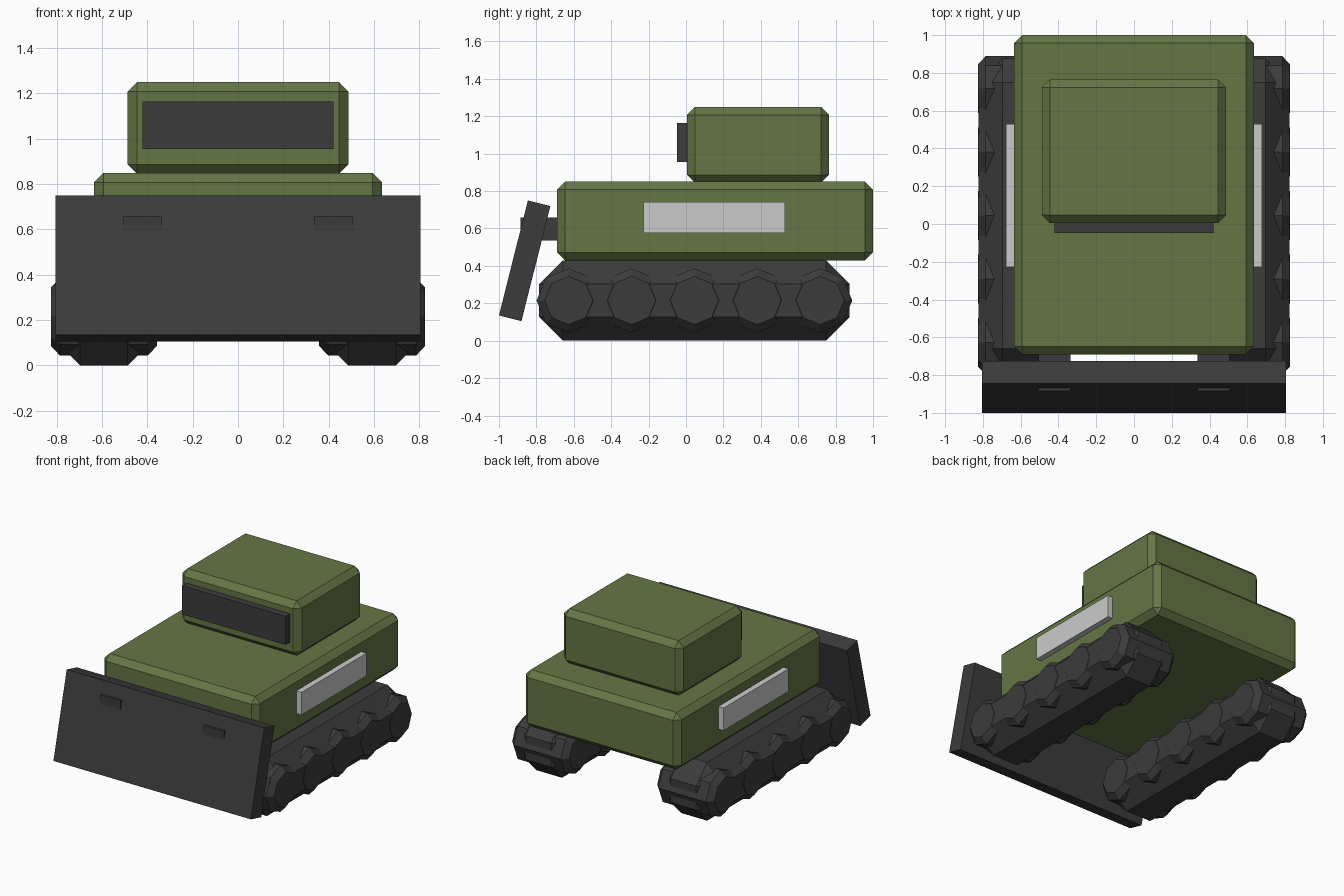
import bpy, bmesh, math
from mathutils import Matrix

if "Cube" in bpy.data.objects:
    bpy.data.objects.remove(bpy.data.objects["Cube"])


def material(name, rgb):
    m = bpy.data.materials.new(name)
    m.diffuse_color = (*rgb, 1)
    m.use_nodes = True
    m.node_tree.nodes["Principled BSDF"].inputs["Base Color"].default_value = m.diffuse_color
    return m


GREEN = material("olive_green", (0.13, 0.18, 0.06))
DARK = material("dark_rubber", (0.045, 0.045, 0.045))


def finish(name, bm, mat, chamfer_edges=None, chamfer=0):
    if chamfer:
        bmesh.ops.bevel(bm, geom=chamfer_edges, offset=chamfer, segments=1,
                        affect='EDGES', profile=0.5)
    mesh = bpy.data.meshes.new(name)
    bm.to_mesh(mesh)
    bm.free()
    ob = bpy.data.objects.new(name, mesh)
    bpy.context.collection.objects.link(ob)
    if mat:
        mesh.materials.append(mat)
    return ob


def box(name, x, y, z, mat=None, chamfer=0):
    """Box from (min, max) ranges, with an optional single-segment chamfer."""
    bm = bmesh.new()
    size = [b - a for a, b in (x, y, z)]
    mid = [(a + b) / 2 for a, b in (x, y, z)]
    bmesh.ops.create_cube(bm, size=1)
    bmesh.ops.scale(bm, vec=size, verts=bm.verts)
    ob = finish(name, bm, mat, bm.edges[:], chamfer)
    ob.location = mid
    return ob


def wheel(name, x, y, z, radius, width, chamfer):
    """Octagonal wheel along x with chamfered rims, a corner pointing up."""
    bm = bmesh.new()
    bmesh.ops.create_cone(bm, cap_ends=True, segments=8, radius1=radius,
                          radius2=radius, depth=width,
                          matrix=Matrix.Rotation(math.pi / 2, 4, 'Y'))
    rims = [e for e in bm.edges
            if abs(e.verts[0].co.x - e.verts[1].co.x) < 1e-4]
    ob = finish(name, bm, DARK, rims, chamfer)
    ob.location = (x, y, z)
    return ob


# Hull, cab and windscreen
box("hull", (-0.635, 0.635), (-0.69, 1.0), (0.43, 0.85), GREEN, 0.042)
box("cab", (-0.487, 0.487), (0.005, 0.765), (0.845, 1.25), GREEN, 0.042)
box("windscreen", (-0.422, 0.422), (-0.048, 0.05), (0.955, 1.165), DARK)

# Dozer blade, leaning back at the top
blade = box("blade", (-0.805, 0.805), (-0.062, 0.062), (-0.317, 0.317), DARK)
blade.location = (0, -0.8625, 0.4275)
blade.rotation_euler.x = math.radians(-14.1)

for side, s in (("left", -1), ("right", 1)):
    def span(a, b):
        return tuple(sorted((s * a, s * b)))

    # Blade arm and side panel
    box(side + "_blade_arm", span(0.337, 0.505), (-0.885, -0.6), (0.535, 0.66), DARK)
    box(side + "_side_panel", span(0.6, 0.677), (-0.228, 0.53), (0.575, 0.742))

    # Chamfered track with wheels poking through its sloped edges
    box(side + "_track", span(0.36, 0.823), (-0.785, 0.875), (0, 0.43), DARK, 0.127)
    for i in range(5):
        wheel(f"{side}_wheel_{i + 1}", s * 0.5915, -0.627 + i * 0.336, 0.215,
              0.172, 0.467, 0.04)
